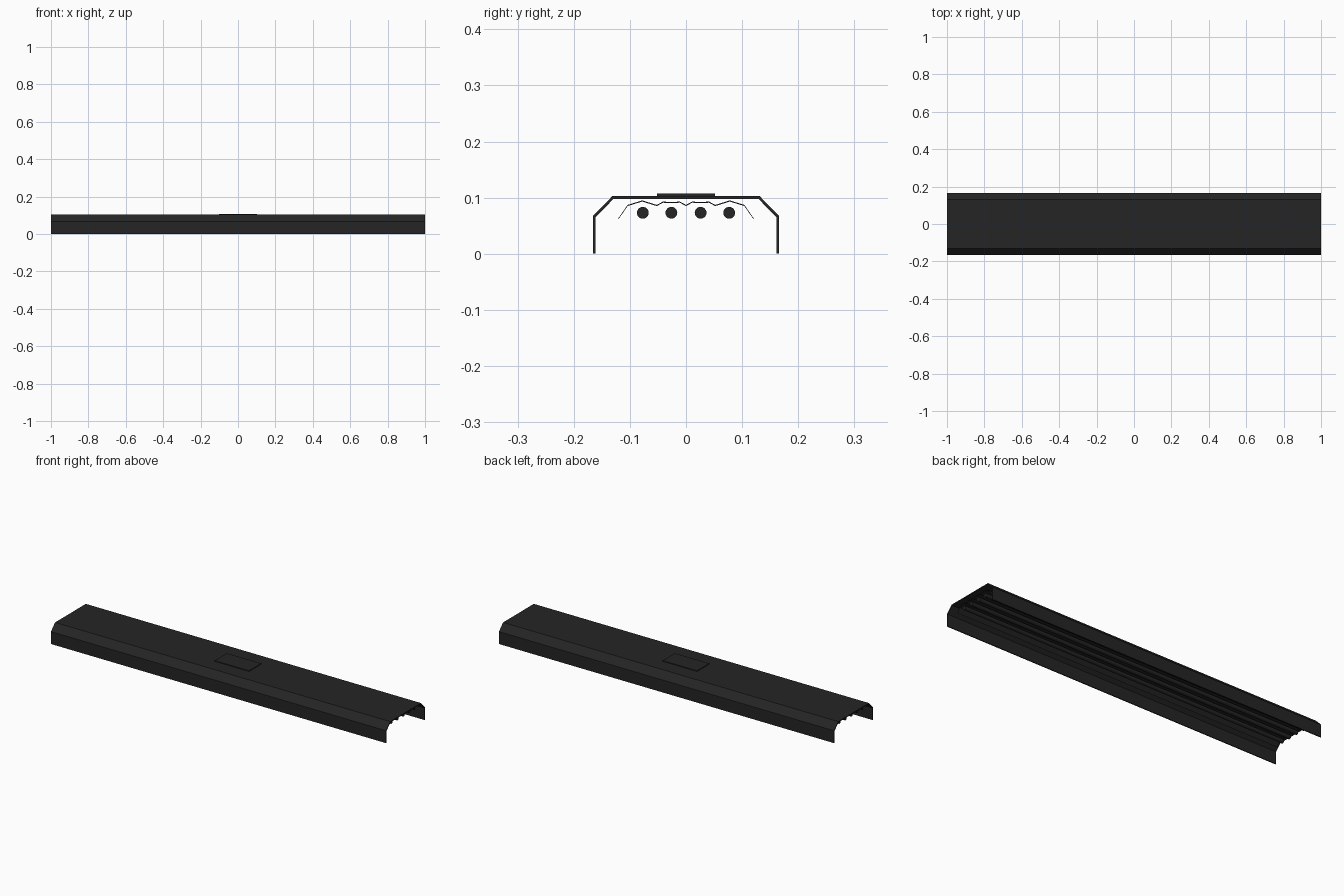
import bpy
import bmesh
from math import pi
from mathutils import Matrix

cube = bpy.data.objects.get("Cube")
if cube:
    bpy.data.objects.remove(cube, do_unlink=True)

black = bpy.data.materials.new("matte black")
black.use_nodes = True
colour = (0.018, 0.018, 0.018, 1)
black.diffuse_color = colour
black.node_tree.nodes["Principled BSDF"].inputs["Base Color"].default_value = colour


def finish(bm, name):
    bmesh.ops.recalc_face_normals(bm, faces=bm.faces)
    mesh = bpy.data.meshes.new(name)
    bm.to_mesh(mesh)
    bm.free()
    mesh.materials.append(black)
    obj = bpy.data.objects.new(name, mesh)
    bpy.context.collection.objects.link(obj)
    return obj


def mirrored(half):
    """Complete a half profile, listed from its -y edge to the middle."""
    return half + [(-y, z) for y, z in reversed(half) if y != 0]


def extrude_strip(name, inner, outer, length):
    """Extrude a bent sheet along x, joining two matching profiles."""
    bm = bmesh.new()
    ends = []
    for x in (-length / 2, length / 2):
        ends.append([[bm.verts.new((x, y, z)) for y, z in line]
                     for line in (inner, outer)])
    (in_a, out_a), (in_b, out_b) = ends
    last = len(inner) - 1
    for i in range(last):
        j = i + 1
        bm.faces.new((in_a[i], in_a[j], in_b[j], in_b[i]))
        bm.faces.new((out_a[i], out_a[j], out_b[j], out_b[i]))
        bm.faces.new((in_a[i], in_a[j], out_a[j], out_a[i]))
        bm.faces.new((in_b[i], in_b[j], out_b[j], out_b[i]))
    for i in (0, last):
        bm.faces.new((in_a[i], out_a[i], out_b[i], in_b[i]))
    return finish(bm, name)


# Bent sheet housing, open below and at both ends
outer = mirrored([(-0.166, 0), (-0.166, 0.067), (-0.131, 0.103)])
inner = mirrored([(-0.161, 0), (-0.161, 0.065), (-0.129, 0.098)])
extrude_strip("housing", inner, outer, 2.0)

# Folded reflector under the roof
fold = mirrored([(-0.12, 0.062), (-0.104, 0.085), (-0.078, 0.093), (-0.052, 0.085),
                 (-0.041, 0.091), (-0.026, 0.09), (-0.011, 0.091), (0, 0.085)])
extrude_strip("reflector", fold, [(y, z + 0.002) for y, z in fold], 1.95)

# Raised mounting plate on top
bm = bmesh.new()
bmesh.ops.create_cube(bm, size=1, matrix=Matrix.Translation((0, 0, 0.104))
                      @ Matrix.Diagonal((0.205, 0.104, 0.006, 1)))
finish(bm, "mounting_plate")

# Four lamp tubes
for n, y in enumerate((-0.077, -0.026, 0.026, 0.077), 1):
    bm = bmesh.new()
    bmesh.ops.create_cone(bm, cap_ends=True, segments=24, radius1=0.0105,
                          radius2=0.0105, depth=1.94,
                          matrix=Matrix.Translation((0, y, 0.073))
                          @ Matrix.Rotation(pi / 2, 4, "Y"))
    tube = finish(bm, f"lamp_tube_{n}")
    for face in tube.data.polygons:
        face.use_smooth = len(face.vertices) == 4
    for edge in tube.data.edges:
        a, b = (tube.data.vertices[v].co.x for v in edge.vertices)
        edge.use_edge_sharp = abs(a - b) < 0.01
